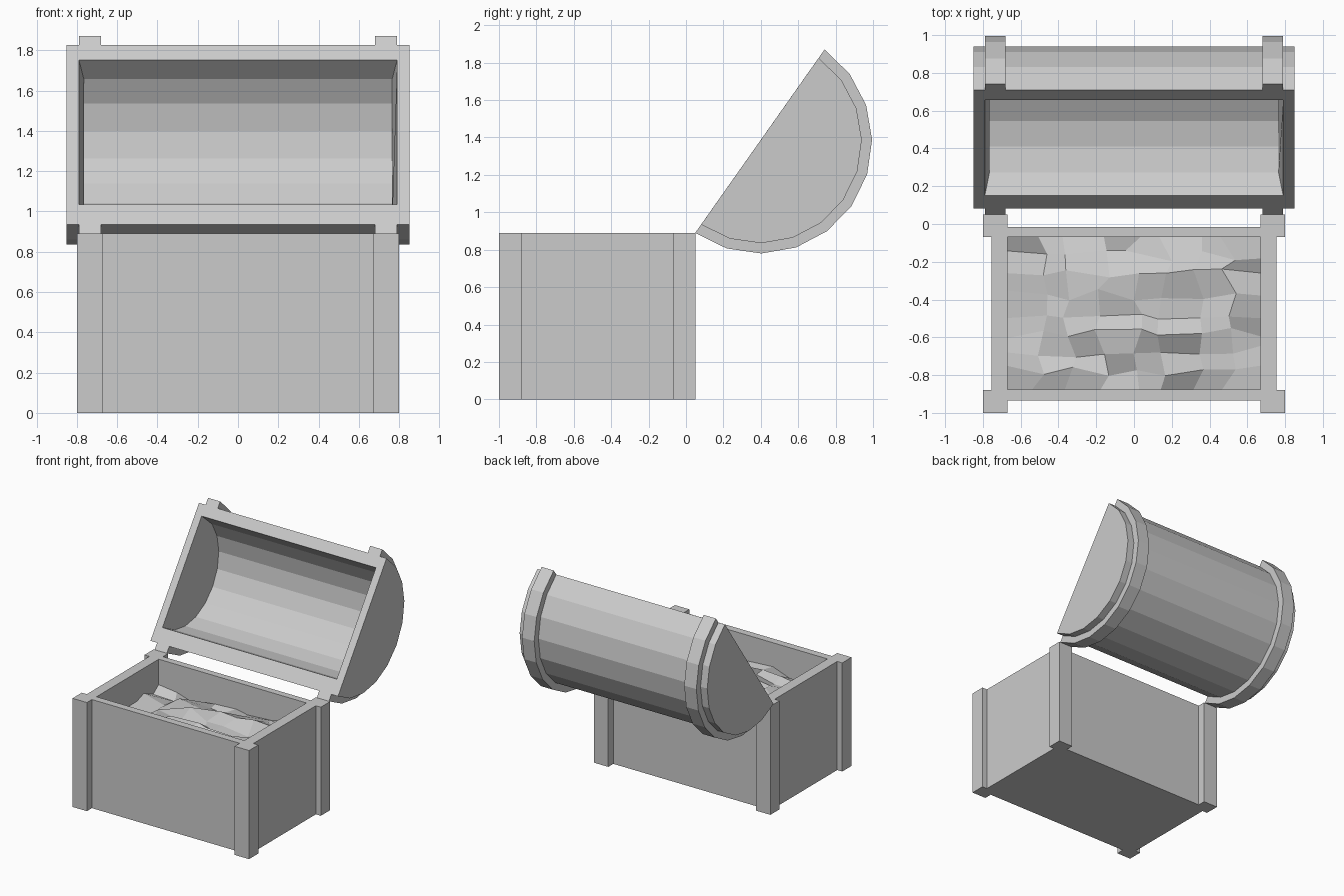
import bpy, bmesh, math, random

if "Cube" in bpy.data.objects:
    bpy.data.objects.remove(bpy.data.objects["Cube"])

random.seed(4)
TILT = math.radians(54.8)          # opening angle of the lid
ARC = 10                           # segments of the half-round lid


def finish(name, verts, faces):
    mesh = bpy.data.meshes.new(name)
    mesh.from_pydata(verts, [], faces)
    bm = bmesh.new()
    bm.from_mesh(mesh)
    bmesh.ops.recalc_face_normals(bm, faces=bm.faces)
    bm.to_mesh(mesh)
    bm.free()
    obj = bpy.data.objects.new(name, mesh)
    bpy.context.collection.objects.link(obj)
    return obj


def prism(name, outline, z0, z1):
    n = len(outline)
    verts = [(x, y, z) for z in (z0, z1) for x, y in outline]
    faces = [list(range(n)), list(range(n, 2 * n))]
    faces += [(i, (i + 1) % n, n + (i + 1) % n, n + i) for i in range(n)]
    return finish(name, verts, faces)


def half_round(radius, cy=0.395, cz=1.38):
    angles = [TILT - math.pi + math.pi * i / ARC for i in range(ARC + 1)]
    return [(cy + radius * math.cos(a), cz + radius * math.sin(a)) for a in angles]


# chest: rectangular body with four corner posts, hollowed out
corner = [(0.67, 0.46), (0.67, 0.525), (0.80, 0.525), (0.80, 0.405), (0.755, 0.405)]
half = corner + [(x, -y) for x, y in reversed(corner)]
outline = half + [(-x, y) for x, y in reversed(half)]
chest = prism("chest_body", [(x, y - 0.475) for x, y in outline], 0, 0.89)
hollow = prism("chest_cutter", [(-0.67, -0.875), (0.67, -0.875), (0.67, -0.07), (-0.67, -0.07)], 0.06, 1.0)
hollow.hide_render = True
hollow.hide_set(True)
cut = chest.modifiers.new("hollow", 'BOOLEAN')
cut.object = hollow
cut.operation = 'DIFFERENCE'
cut.solver = 'EXACT'

# treasure: jagged heap of facets filling the chest
N = 8
verts, faces = [], []
for j in range(N + 1):
    for i in range(N + 1):
        u, v = i / N, j / N
        jx = random.uniform(-0.045, 0.045) if 0 < i < N else 0
        jy = random.uniform(-0.035, 0.035) if 0 < j < N else 0
        mound = 0.05 * math.sin(math.pi * u) * math.sin(math.pi * v)
        verts.append((-0.67 + 1.34 * u + jx, -0.875 + 0.805 * v + jy,
                      0.66 + mound + random.uniform(-0.04, 0.04)))
for j in range(N):
    for i in range(N):
        a = j * (N + 1) + i
        faces.append((a, a + 1, a + N + 2, a + N + 1))
finish("treasure", verts, faces)

# lid: thick half-barrel shell with closed ends and a flat rim
outer, inner = half_round(0.545), half_round(0.44, 0.404, 1.393)
n = ARC + 1
verts = []
for s in (-1, 1):
    verts += [(s * 0.85, y, z) for y, z in outer]
for s in (-1, 1):
    verts += [(s * (0.79 if i in (0, ARC) else 0.765), y, z) for i, (y, z) in enumerate(inner)]
faces = []
for o in (0, 2 * n):
    faces += [(o + i, o + i + 1, o + n + i + 1, o + n + i) for i in range(ARC)]
    faces += [list(range(o, o + n)), list(range(o + n, o + 2 * n))]
rim_out, rim_in = (0, n, 2 * n - 1, n - 1), (2 * n, 3 * n, 4 * n - 1, 3 * n - 1)
for k in range(4):
    m = (k + 1) % 4
    faces.append((rim_out[k], rim_out[m], rim_in[m], rim_in[k]))
finish("lid", verts, faces)

# raised bands around the lid, in line with the posts
for name, x0, x1 in (("left_band", -0.79, -0.68), ("right_band", 0.68, 0.79)):
    rings = [[(x, y, z) for y, z in half_round(r)] for x, r in
             ((x0, 0.545), (x0, 0.60), (x1, 0.60), (x1, 0.545))]
    verts = [p for ring in rings for p in ring]
    faces = [(k * n + i, k * n + i + 1, (k + 1) % 4 * n + i + 1, (k + 1) % 4 * n + i)
             for k in range(4) for i in range(ARC)]
    faces += [[k * n + e for k in range(4)] for e in (0, ARC)]
    finish(name, verts, faces)
